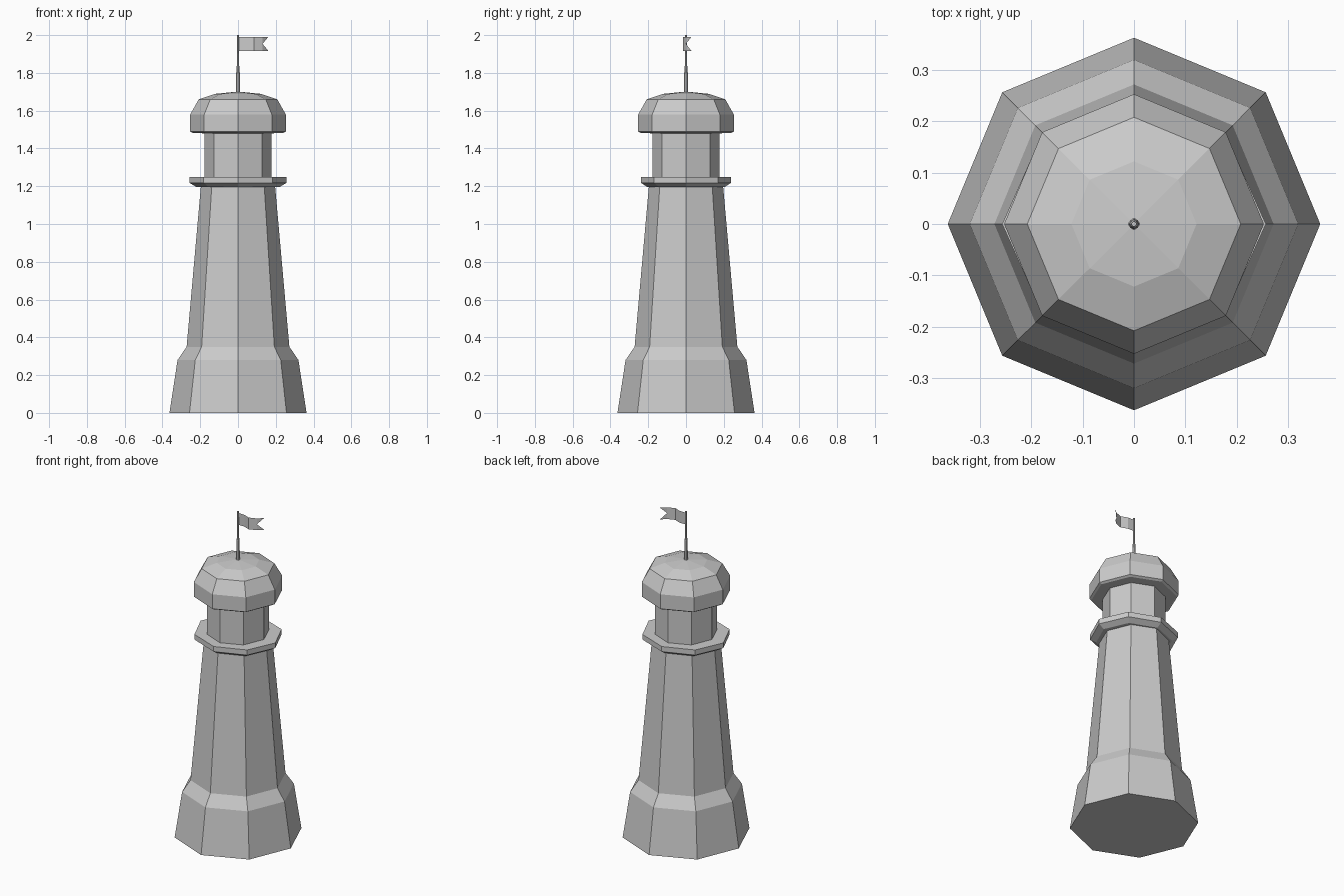
import bpy, bmesh
from math import sin, cos, pi

if "Cube" in bpy.data.objects:
    bpy.data.objects.remove(bpy.data.objects["Cube"])


def add_object(name, bm):
    mesh = bpy.data.meshes.new(name)
    bm.to_mesh(mesh)
    bm.free()
    obj = bpy.data.objects.new(name, mesh)
    bpy.context.collection.objects.link(obj)
    return obj


def lathe(name, profile, sides=8, y_scale=1.0):
    """Stack polygon rings given as (radius, z) and cap both ends."""
    bm = bmesh.new()
    rings = []
    for r, z in profile:
        rings.append([bm.verts.new((r * cos(2 * pi * i / sides),
                                    r * sin(2 * pi * i / sides) * y_scale, z))
                      for i in range(sides)])
    for low, high in zip(rings, rings[1:]):
        for i in range(sides):
            j = (i + 1) % sides
            bm.faces.new((low[i], low[j], high[j], high[i]))
    bm.faces.new(rings[0][::-1])
    bm.faces.new(rings[-1])
    return add_object(name, bm)


# Tapered tower with its flared base
lathe("tower", [(0.363, 0), (0.32, 0.28), (0.272, 0.35), (0.196, 1.205)])

# Gallery ledge, slightly narrower front to back
lathe("gallery", [(0.19, 1.195), (0.222, 1.197), (0.257, 1.218), (0.257, 1.25)], y_scale=0.93)

# Lamp room
lathe("lamp_room", [(0.178, 1.25), (0.178, 1.49)])

# Domed roof
lathe("roof", [(0.178, 1.48), (0.24, 1.482), (0.253, 1.49), (0.253, 1.58), (0.208, 1.66),
               (0.122, 1.689), (0.012, 1.70)])

# Flagpole, thicker at its foot
lathe("flagpole", [(0.011, 1.69), (0.009, 1.82), (0.006, 1.84), (0.005, 2.0)])

# Waving swallow-tailed flag
bm = bmesh.new()
wave = [(0.003, 0.0), (0.045, -0.001), (0.085, -0.017), (0.13, 0.0)]
columns = [[bm.verts.new((x, y, z)) for z in (1.917, 1.954, 1.99)] for x, y in wave]
for a, b in zip(columns, columns[1:]):
    for k in range(2):
        bm.faces.new((a[k], b[k], b[k + 1], a[k + 1]))
low_tip = bm.verts.new((0.16, 0.028, 1.917))
high_tip = bm.verts.new((0.16, 0.028, 1.99))
bm.faces.new((columns[-1][0], low_tip, columns[-1][1]))
bm.faces.new((columns[-1][1], high_tip, columns[-1][2]))
add_object("flag", bm)
